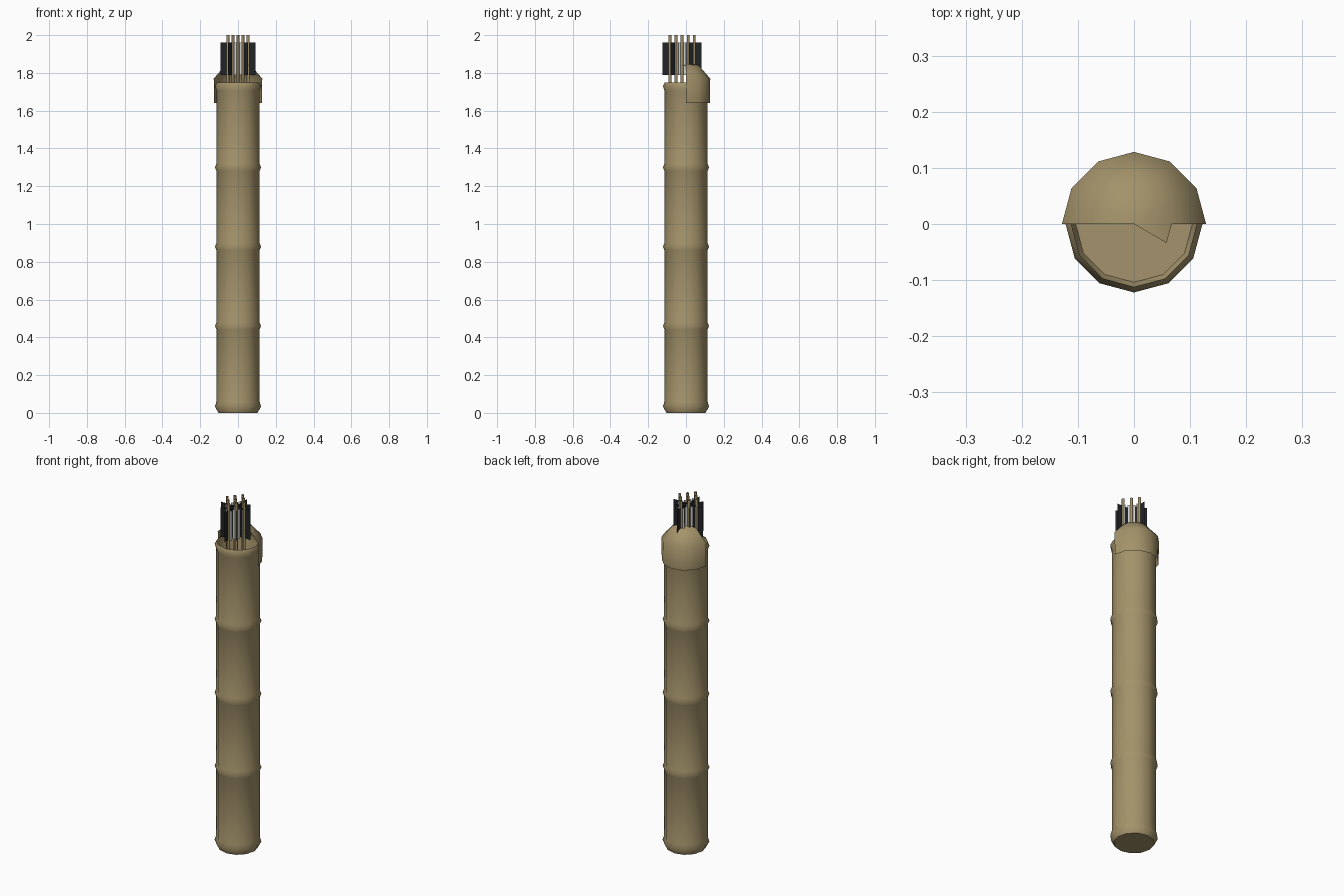
import bpy, math
from mathutils import Vector

if "Cube" in bpy.data.objects:
    bpy.data.objects.remove(bpy.data.objects["Cube"])

def mat(name, c):
    m = bpy.data.materials.new(name)
    m.diffuse_color = (*c, 1)
    m.use_nodes = True
    m.node_tree.nodes["Principled BSDF"].inputs["Base Color"].default_value = m.diffuse_color
    return m

TAN = mat("tan leather", (0.37, 0.29, 0.145))
BLACK = mat("black feather", (0.016, 0.017, 0.02))
WHITE = mat("pale feather", (0.62, 0.62, 0.60))

def make(name, verts, faces, mats, idx=None, smooth=None):
    me = bpy.data.meshes.new(name)
    me.from_pydata(verts, [], faces)
    for m in mats:
        me.materials.append(m)
    if idx:
        for p, i in zip(me.polygons, idx):
            p.material_index = i
    ob = bpy.data.objects.new(name, me)
    bpy.context.collection.objects.link(ob)
    if smooth:
        bpy.ops.object.select_all(action='DESELECT')
        bpy.context.view_layer.objects.active = ob
        ob.select_set(True)
        bpy.ops.object.shade_smooth_by_angle(angle=math.radians(smooth))
    return ob

def lathe(profile, first, last, sides=12):
    """Sheet swept around z from side index first to last."""
    n = last - first + 1
    full = last - first == sides
    if full:
        n = sides
    verts = [(r * math.cos(math.tau * (first + k) / sides),
              r * math.sin(math.tau * (first + k) / sides), z)
             for r, z in profile for k in range(n)]
    faces = []
    for j in range(len(profile) - 1):
        for k in range(n if full else n - 1):
            k2 = (k + 1) % n
            faces.append((j*n + k, j*n + k2, (j+1)*n + k2, (j+1)*n + k))
    return verts, faces

# quiver tube: open at the top, with raised bands
profile = [(0.104, 0.0), (0.122, 0.035), (0.114, 0.06)]
for z in (0.46, 0.88, 1.30):
    profile += [(0.114, z - 0.02), (0.122, z), (0.114, z + 0.02)]
profile += [(0.114, 1.705), (0.122, 1.73), (0.112, 1.75)]
v, f = lathe(profile, 0, 12)
f.append(tuple(reversed(range(12))))
make("quiver_tube", v, f, [TAN], smooth=50)

# half hood at the back, with a small top cap reaching one side further
v, f = lathe([(0.126, 1.64), (0.1285, 1.77), (0.067, 1.84)], 0, 6)
top = len(v)
v.append((0, 0, 1.853))
f += [(14 + k, 15 + k, top) for k in range(6)]
v.append((0.058, -0.034, 1.84))
f.append((top + 1, 14, top))
make("hood", v, f, [TAN], smooth=50)

# arrows: open shafts with black radial vanes and pale cross vanes
CY = -0.021
spots = [(0, 0), (0.054, 0), (-0.054, 0), (0, 0.064), (0, -0.064)]
spots += [(sx * 0.027, sy * 0.032) for sx in (1, -1) for sy in (1, -1)]
for i, (x, y) in enumerate(spots):
    c = Vector((x, y + CY, 0))
    v, f = lathe([(0.008, 1.3), (0.008, 2.0)], 0, 6, 6)
    make(f"arrow_shaft_{i}", [Vector(p) + c for p in v], f, [TAN], smooth=70)
    out = Vector((x, y, 0)).normalized() if i else Vector((1, 0, 0))
    side = Vector((-out.y, out.x, 0))
    v, f, idx = [], [], []
    for d, w, m in ((out, 0.039, 0), (-out, 0.037, 0),
                    (side, 0.02, 1), (-side, 0.02, 1)):
        b = len(v)
        v += [c + d * r + Vector((0, 0, z))
              for r, z in ((0, 1.79), (w, 1.79), (w, 1.96), (0, 1.96))]
        f.append((b, b + 1, b + 2, b + 3))
        idx.append(m)
    make(f"arrow_fletching_{i}", v, f, [BLACK, WHITE], idx)
